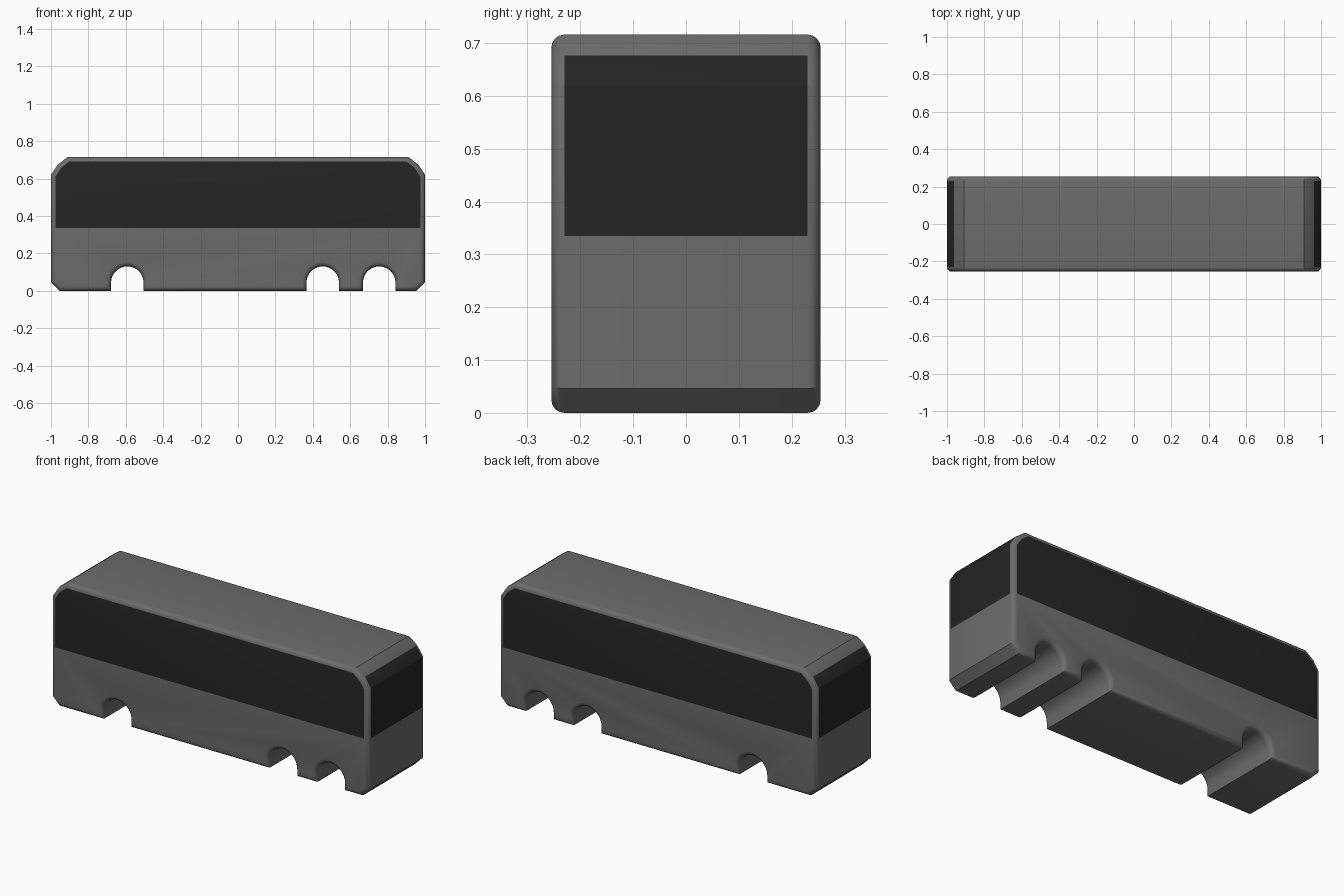
import bpy, bmesh
from math import pi, cos, sin

if "Cube" in bpy.data.objects:
    bpy.data.objects.remove(bpy.data.objects["Cube"])

HALF_W, ROUND, SILL = 0.255, 0.025, 0.335


def material(name, v):
    m = bpy.data.materials.new(name)
    m.diffuse_color = (v, v, v, 1)
    m.use_nodes = True
    m.node_tree.nodes["Principled BSDF"].inputs["Base Color"].default_value = m.diffuse_color
    return m


def arch(cx, r=0.087, spring=0.044, n=14):
    # wheel cut-out: straight legs with a half-round top
    pts = [(cx - r, 0)]
    pts += [(cx + r * cos(pi - pi * i / n), spring + r * sin(pi * i / n)) for i in range(n + 1)]
    return pts + [(cx + r, 0)]


# Side profile: chamfered ends, three wheel arches along the bottom
profile = [(-0.955, 0)]
for cx in (-0.592, 0.453, 0.755):
    profile += arch(cx)
profile += [(0.955, 0), (1, 0.046)]
top = [(1, 0.62), (0.963, 0.676), (0.91, 0.716)]
profile += top + [(-x, z) for x, z in reversed(top)] + [(-1, 0.046)]

# Extrude the profile across the width
bm = bmesh.new()
face = bm.faces.new([bm.verts.new((x, -HALF_W, z)) for x, z in profile])
ext = bmesh.ops.extrude_face_region(bm, geom=[face])
new = [g for g in ext["geom"] if isinstance(g, bmesh.types.BMVert)]
bmesh.ops.translate(bm, verts=new, vec=(0, 2 * HALF_W, 0))
bmesh.ops.recalc_face_normals(bm, faces=bm.faces)

# Round the rims of both sides
rims = [e for e in bm.edges if abs(e.verts[0].co.y - e.verts[1].co.y) < 1e-5]
bmesh.ops.bevel(bm, geom=rims, offset=ROUND, offset_type='OFFSET', segments=4,
                profile=0.5, affect='EDGES', clamp_overlap=False)

# Split at the window sill, then colour the glazing on sides and ends
bmesh.ops.bisect_plane(bm, geom=bm.verts[:] + bm.edges[:] + bm.faces[:],
                       plane_co=(0, 0, SILL), plane_no=(0, 0, 1))
bm.normal_update()
for f in bm.faces:
    c, n = f.calc_center_median(), f.normal
    side = abs(n.y) > 0.99 and abs(c.y) > HALF_W - 0.001
    end = abs(n.x) > 0.5 and abs(n.y) < 0.02 and c.z < 0.68
    f.material_index = int(c.z > SILL and (side or end))

mesh = bpy.data.meshes.new("bus_body")
bm.to_mesh(mesh)
bm.free()
body = bpy.data.objects.new("bus_body", mesh)
bpy.context.collection.objects.link(body)
mesh.materials.append(material("body_grey", 0.15))
mesh.materials.append(material("window_dark", 0.018))

bpy.context.view_layer.objects.active = body
body.select_set(True)
bpy.ops.object.shade_smooth_by_angle(angle=0.5)
